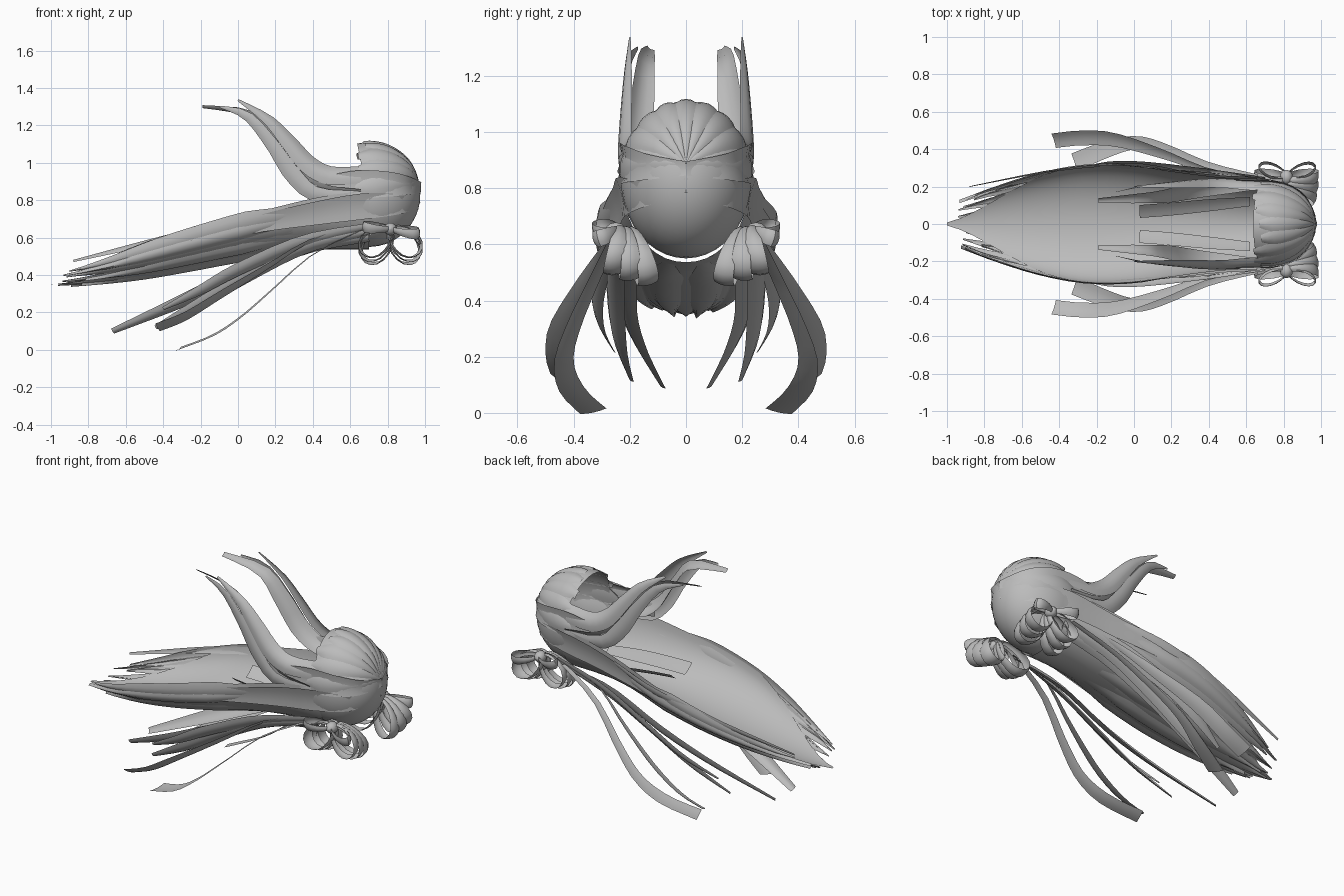
import bpy, math, random
from mathutils import Vector as V

if "Cube" in bpy.data.objects:
    bpy.data.objects.remove(bpy.data.objects["Cube"])

random.seed(4)
hair = bpy.data.materials.new("hair grey")
hair.diffuse_color = (0.5, 0.5, 0.5, 1)
hair.use_nodes = True
hair.node_tree.nodes["Principled BSDF"].inputs["Base Color"].default_value = hair.diffuse_color


def grid(name, rows, closed=False):
    """Surface through equal-length rows of points."""
    n, m = len(rows), len(rows[0])
    faces = [(i % n * m + j, i % n * m + j + 1, (i + 1) % n * m + j + 1, (i + 1) % n * m + j)
             for i in range(n if closed else n - 1) for j in range(m - 1)]
    me = bpy.data.meshes.new(name)
    me.from_pydata([p for r in rows for p in r], [], faces)
    me.materials.append(hair)
    ob = bpy.data.objects.new(name, me)
    bpy.context.collection.objects.link(ob)
    bpy.context.view_layer.objects.active = ob
    ob.select_set(True)
    bpy.ops.object.shade_smooth_by_angle(angle=math.radians(40))
    ob.select_set(False)
    return ob


def spline(pts, u):
    """Catmull-Rom through tuples, u in 0..1."""
    k = min(int(u * (len(pts) - 1)), len(pts) - 2)
    t = u * (len(pts) - 1) - k
    a, b, c, d = (pts[max(0, min(len(pts) - 1, k + o))] for o in (-1, 0, 1, 2))
    return [0.5 * (2 * q + (r - p) * t + (2 * p - 5 * q + 4 * r - s) * t * t
                   + (3 * q - p - 3 * r + s) * t ** 3) for p, q, r, s in zip(a, b, c, d)]


def strand(name, pts, side, arch=0.25, sgn=1, steps=14):
    """Arched ribbon along (x, y, z, width) points; side is its width direction."""
    rows = []
    for i in range(steps + 1):
        u = i / steps
        x, y, z, w = spline(pts, u)
        c = V((x, y, z))
        t = V(spline(pts, min(1, u + .02))[:3]) - V(spline(pts, max(0, u - .02))[:3])
        s = V(side)
        s = (s - t * (s.dot(t) / t.dot(t))).normalized()
        n = t.cross(s).normalized()
        row = [c + s * w * k / 2 + n * arch * w * (1 - k * k) for k in (-1, -.5, 0, .5, 1)]
        rows.append([(p.x, p.y * sgn, p.z) for p in row])
    return grid(name, rows)


# Trailing hair: trough sections (x, half width, rim z, bottom z)
SECT = [(.70, .235, .85, .535), (.45, .25, .82, .535), (.2, .28, .765, .515), (-.05, .312, .70, .475),
        (-.3, .31, .63, .43), (-.55, .265, .555, .39), (-.8, .19, .48, .365), (-1.0, .10, .42, .35)]


def trough(x, t, off=0.0):
    """Point on the trough: t=-1 and 1 are the rims, 0 the bottom."""
    _, w, rim, bot = spline(SECT, min(1, max(0, (.70 - x) / 1.70)))
    a = t * math.pi / 2
    return (x, (w + off) * math.sin(a), rim - (rim - bot + off) * math.cos(a))


def spread(x):
    """The smooth inner sheet narrows to a point at its far end."""
    return 1 if x > -.3 else 1 - .95 * ((-.3 - x) / .7) ** 1.2


grid("trailing_hair", [[trough(x, spread(x) * (-1 + j / 10)) for j in range(21)]
                       for x in [.7 - 1.7 * i / 26 for i in range(27)]])


def trough_lock(name, t, half, x0, x1, off):
    """Tapered lock lying on the trough surface."""
    rows = []
    for i in range(17):
        u = i / 16
        h = half * min(1, .35 + 2.5 * u) * (1 - max(0, (u - .6) / .4) ** 1.6 * .9)
        x = x0 + (x1 - x0) * u
        rows.append([trough(x, t + h * k, off * (1.2 - k * k) * min(1, 4 * u)) for k in (-1, -.5, 0, .5, 1)])
    grid(name, rows)


# Long pointed locks forming the split ends
for i in range(9):
    t = -.86 + 1.72 * i / 8
    trough_lock("long_lock", t, .2, .45 - random.random() * .4,
                -.98 + abs(t) * .08 + random.random() * .08, .008)
for i in range(6):
    trough_lock("under_lock", -.75 + 1.5 * i / 5, .14, .3, -.78 - random.random() * .18, .018)

# Back of the head: locks fan out from one pole on the +x side
C, R = V((.70, 0, .83)), V((.275, .232, .28))


def scalp(phi, th, off=0.0):
    d = V((math.cos(th), math.sin(th) * math.cos(phi), math.sin(th) * math.sin(phi)))
    a = .2  # pole tilted upward a little
    d = V((d.x * math.cos(a) - d.z * math.sin(a), d.y, d.x * math.sin(a) + d.z * math.cos(a)))
    return C + V((d.x * (R.x + off), d.y * (R.y + off), d.z * (R.z + off)))


grid("scalp", [[scalp(p, .001 + j / 12 * (1.6 + .3 * max(0, -math.sin(p)))) for j in range(13)]
               for p in [2 * math.pi * i / 40 for i in range(40)]], closed=True)
N = 9
for i in range(N):
    mid = math.pi * (i + .5) / N
    half = math.pi / N * .65
    end = math.radians(78 + random.random() * 12 + 22 * abs(math.cos(mid)) ** 2)
    rows = []
    for j in range(13):
        u = j / 12
        h = half * (1 - .6 * max(0, (u - .8) / .2))
        rows.append([scalp(mid + h * k, .01 + end * u, (.008 - .009 * k * k) * min(1, 3 * u))
                     for k in (-1, -.5, 0, .5, 1)])
    grid("crown_lock", rows)

for s in (1, -1):
    # Bands wrapping from the back of the head to the temples
    strand("temple_band", [(.98, 0, .87, .05), (.93, .135, .875, .09), (.82, .215, .885, .13),
                           (.65, .235, .885, .15), (.48, .23, .87, .12), (.36, .215, .87, .07)],
           (0, 0, 1), -.06, s)
    strand("low_band", [(.975, 0, .81, .05), (.89, .165, .78, .1), (.7, .23, .77, .14),
                        (.45, .248, .735, .13), (.1, .29, .67, .09), (-.25, .312, .57, .03)],
           (0, .2, 1), -.05, s)
    # Locks blown upward beside the face
    strand("raised_lock", [(.68, .2, .94, .1), (.5, .215, .93, .11), (.38, .215, .985, .11),
                           (.27, .21, 1.11, .09), (.16, .205, 1.23, .06), (0, .2, 1.335, .012)],
           (.6, -.35, .6), .2, s)
    strand("raised_lock_inner", [(.66, .215, .84, .07), (.45, .195, .86, .1), (.31, .175, .95, .11),
                                 (.2, .155, 1.11, .1), (.07, .14, 1.26, .07), (-.19, .125, 1.30, .03)],
           (.35, .8, .45), .15, s)
    strand("raised_lock_outer", [(.66, .232, .82, .06), (.42, .23, .83, .08), (.29, .222, .94, .09),
                                 (.18, .215, 1.10, .07), (.05, .2, 1.25, .05), (-.1, .17, 1.30, .01)],
           (.5, .1, .8), .12, s)
    # Square-ended lock inside the trough
    strand("inner_lock", [(.62, .12, .60, .06), (.4, .1, .63, .08), (.2, .08, .65, .085), (.03, .067, .66, .085)],
           (0, .8, .58), .05, s)
    # Loose hanging locks from beneath the bows
    strand("wide_loose_lock", [(.68, .235, .66, .02), (.4, .285, .59, .03), (.15, .375, .44, .06),
                               (-.1, .45, .29, .085), (-.28, .46, .18, .09), (-.43, .445, .12, .09)],
           (0, .8, .5), .08, s)
    strand("low_loose_lock", [(.66, .25, .64, .03), (.4, .31, .51, .04), (.17, .4, .31, .055),
                              (.02, .435, .18, .07), (-.13, .405, .08, .09), (-.32, .33, .006, .1)],
           (.2, .95, 0), .05, s)
    strand("long_loose_lock", [(.7, .2, .6, .06), (.35, .21, .55, .11), (0, .215, .40, .12),
                               (-.3, .17, .26, .09), (-.67, .085, .1, .04)], (0, .65, .75), .2, s)
    strand("mid_loose_lock", [(.7, .22, .63, .05), (.35, .25, .55, .1), (.05, .25, .4, .1),
                              (-.2, .235, .25, .08), (-.44, .195, .12, .03)], (0, .6, .8), .2, s)
    strand("short_loose_lock", [(.7, .24, .66, .04), (.35, .28, .58, .08), (0, .315, .43, .08),
                                (-.2, .305, .32, .06), (-.4, .255, .22, .02)], (0, .5, .85), .15, s)

    # Looped bow: broad rings fanned from a knot
    def loop(knot, d, length, height, width, axis):
        d, axis = V(d).normalized(), V(axis).normalized()
        n = d.cross(axis).normalized()
        rows = []
        for i in range(16):
            a = 2 * math.pi * i / 16
            c = V(knot) + d * length * (1 - math.cos(a)) / 2 + n * height * math.sin(a) * (.85 - .15 * math.cos(a))
            w = width * (.7 - .3 * math.cos(a))
            b = (c - V(knot) - d * length * .5).normalized()
            row = [c + axis * w * k / 2 + b * .008 * (1 - k * k) for k in (-1, -.5, 0, .5, 1)]
            rows.append([(p.x, p.y * s, p.z) for p in row])
        grid("bow_loop", rows, closed=True)

    for dx in (-1, 1):
        for k in range(3):
            loop((.815, .24 - .02 * k, .65), (dx * (.9 - .12 * k), .1 - .22 * k, -.8 - .05 * k),
                 .2 + .015 * k, .08, .075, (.2 * dx, 1, -.1 * k))
        loop((.82, .25, .65), (dx, .42, .05 - .25 * (dx > 0)), .16, .04, .06, (0, .3, 1))
    # Bow knot
    rows = [[(.815 + .035 * math.cos(a) * math.sin(b), s * (.25 + .04 * math.cos(b)),
              .645 + .035 * math.sin(a) * math.sin(b)) for b in [math.pi * j / 6 for j in range(7)]]
            for a in [2 * math.pi * i / 10 for i in range(10)]]
    grid("bow_knot", rows, closed=True)

# Single stray lock on the +y side
strand("stray_lock", [(.3, .27, .755, .03), (0, .318, .68, .05), (-.4, .29, .59, .04), (-.88, .2, .475, .012)],
       (0, .3, 1), .1)
